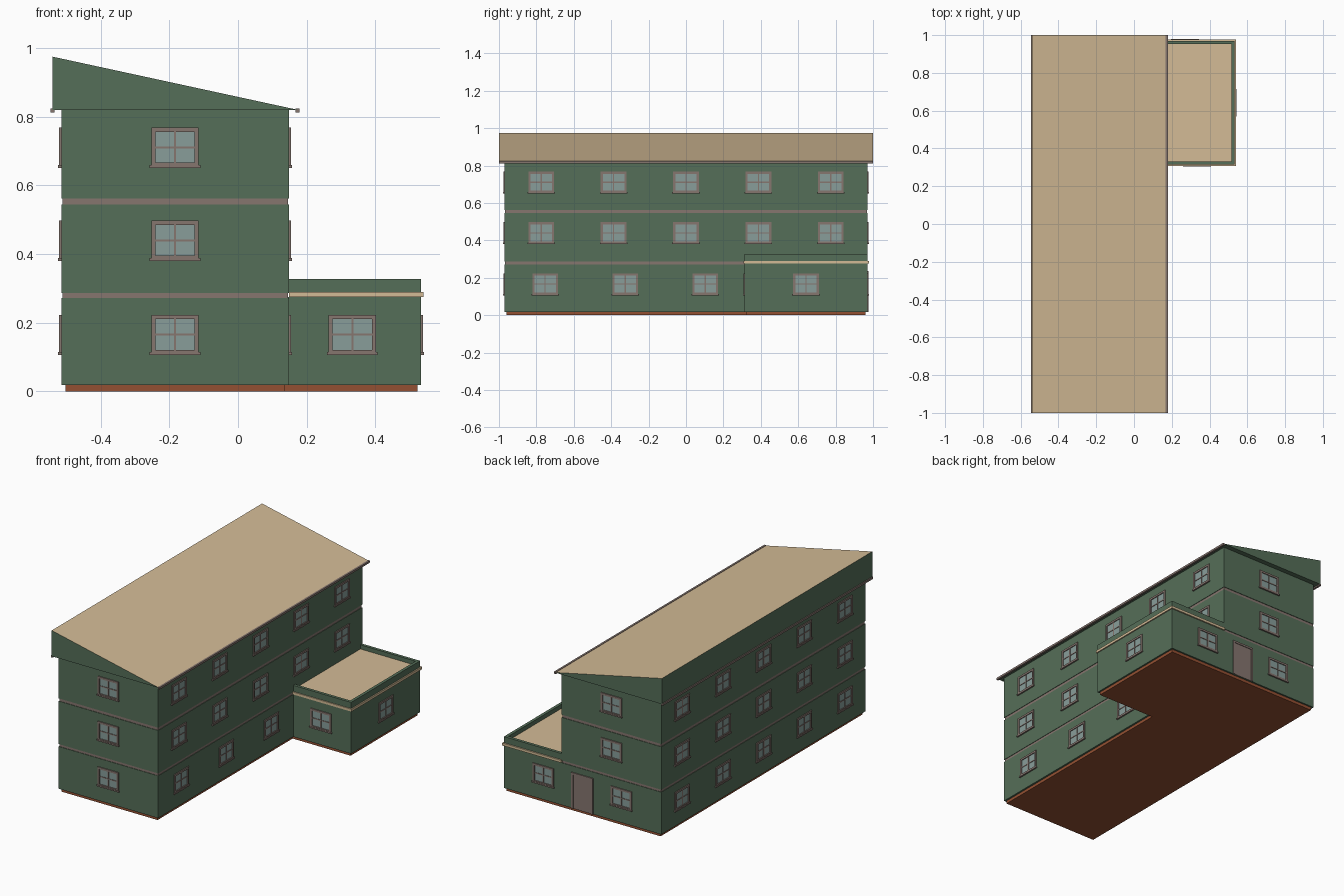
import bpy, bmesh
from mathutils import Matrix, Vector
from math import pi

if "Cube" in bpy.data.objects:
    bpy.data.objects.remove(bpy.data.objects["Cube"])


def material(name, rgb):
    def lin(c):
        c /= 255
        return c / 12.92 if c <= 0.04045 else ((c + 0.055) / 1.055) ** 2.4
    m = bpy.data.materials.new(name)
    m.diffuse_color = (*[lin(c) for c in rgb], 1)
    m.use_nodes = True
    m.node_tree.nodes["Principled BSDF"].inputs["Base Color"].default_value = m.diffuse_color
    return m


GREEN = material("green wall", (85, 110, 88))
TAN = material("tan roof", (211, 187, 150))
TRIM = material("grey brown trim", (134, 118, 111))
GLASS = material("window glass", (136, 158, 154))
BRICK = material("brick plinth", (148, 80, 50))


def add_box(bm, lo, hi, mat=0):
    lo, hi = Vector(lo), Vector(hi)
    m = Matrix.Translation((lo + hi) / 2) @ Matrix.Diagonal((*(hi - lo), 1))
    verts = bmesh.ops.create_cube(bm, size=1, matrix=m)["verts"]
    for f in {f for v in verts for f in v.link_faces}:
        f.material_index = mat


def finish(name, bm, mats):
    me = bpy.data.meshes.new(name)
    bm.to_mesh(me)
    bm.free()
    for m in mats:
        me.materials.append(m)
    ob = bpy.data.objects.new(name, me)
    bpy.context.collection.objects.link(ob)
    return ob


def box(name, lo, hi, mat):
    bm = bmesh.new()
    add_box(bm, lo, hi)
    return finish(name, bm, [mat])


def place(ob, side, along, wall, z):
    # local -y is outward; 'along' is the position along the wall
    ob.rotation_euler.z = {"front": 0, "right": pi / 2, "back": pi, "left": -pi / 2}[side]
    ob.location = (along, wall, z) if side in ("front", "back") else (wall, along, z)


def window(side, along, wall, z):
    bm = bmesh.new()
    w, h, t = 0.069, 0.057, 0.012
    add_box(bm, (-w + t, -0.001, -h + t), (w - t, 0.002, h - t), 1)    # glass
    for s in (-1, 1):
        a, b = sorted((s * w, s * (w - t)))
        add_box(bm, (a, -0.006, -h), (b, 0.002, h))                    # jambs
        a, b = sorted((s * h, s * (h - t)))
        add_box(bm, (-w + t, -0.006, a), (w - t, 0.002, b))            # head and foot
    add_box(bm, (-0.003, -0.004, -h + t), (0.003, 0.002, h - t))       # mullion
    add_box(bm, (-w + t, -0.0037, -0.003), (w - t, 0.002, 0.003))      # crossbar
    add_box(bm, (-0.074, -0.009, -h - 0.003), (0.074, 0.002, -h + 0.005))  # sill
    place(finish("window_" + side, bm, [TRIM, GLASS]), side, along, wall, z)


X0, X1, X2 = -0.515, 0.148, 0.533      # main block and annex edges
Y = 0.97
A0 = 0.314                             # annex front wall

# Plinth under both blocks
box("main_plinth", (-0.503, -0.96, 0), (0.137, 0.96, 0.018), BRICK)
box("annex_plinth", (0.137, A0 + 0.01, 0), (0.523, 0.96, 0.018), BRICK)

# Three storeys with bands between them
for i, (a, b) in enumerate([(0.018, 0.272), (0.287, 0.545), (0.562, 0.82)]):
    box(f"storey_{i + 1}", (X0, -Y, a), (X1, Y, b), GREEN)
for a, b in [(0.272, 0.287), (0.545, 0.562)]:
    box("floor_band", (X0 + 0.003, -Y + 0.003, a), (X1 - 0.003, Y - 0.003, b), TRIM)

# Annex with cornice, parapet and flat roof
box("annex_walls", (X1 - 0.002, A0, 0.018), (X2, Y, 0.275), GREEN)
box("annex_cornice", (X1, A0 - 0.006, 0.275), (X2 + 0.007, Y + 0.008, 0.29), TAN)
box("annex_roof", (X1, A0 + 0.01, 0.288), (X2 - 0.01, Y - 0.01, 0.302), TAN)
T = 0.018
box("parapet_front", (X1, A0, 0.29), (X2, A0 + T, 0.327), GREEN)
box("parapet_back", (X1, Y - T, 0.29), (X2, Y, 0.327), GREEN)
box("parapet_side", (X2 - T, A0 + T, 0.29), (X2, Y - T, 0.327), GREEN)

# Single-pitch roof wedge: green sides, tan slope
bm = bmesh.new()
profile = [(-0.54, 0.82), (0.175, 0.82), (-0.54, 0.975)]
face = bm.faces.new([bm.verts.new((x, -1, z)) for x, z in profile])
ext = bmesh.ops.extrude_face_region(bm, geom=[face])["geom"]
bmesh.ops.translate(bm, vec=(0, 2, 0), verts=[v for v in ext if isinstance(v, bmesh.types.BMVert)])
bmesh.ops.recalc_face_normals(bm, faces=bm.faces)
for f in bm.faces:
    f.normal_update()
    f.material_index = 1 if f.normal.z > 0.5 else 0
finish("pitched_roof", bm, [GREEN, TAN])

# Gutters along both eaves
for x in (-0.54, 0.173):
    box("gutter", (x - 0.006, -1, 0.812), (x + 0.006, 1, 0.824), TRIM)

# Windows
Z1, Z2, Z3 = 0.166, 0.44, 0.711
MID = (X0 + X1) / 2
for z in (Z1, Z2, Z3):
    window("front", MID, -Y, z)
    for i in range(-2, 3):
        window("left", i * 0.387, X0, z)
        if z != Z1:
            window("right", i * 0.387, X1, z)
    if z != Z1:
        window("back", MID, Y, z)
for i in range(3):
    window("right", -0.753 + i * 0.428, X1, Z1)
window("front", 0.333, A0, Z1)
window("right", 0.642, X2, Z1)
for x in (-0.25, 0.27):
    window("back", x, Y, Z1)

# Back door with frame
bm = bmesh.new()
add_box(bm, (-0.06, -0.002, 0), (0.06, 0.002, 0.205))
for s in (-1, 1):
    a, b = sorted((s * 0.06, s * 0.072))
    add_box(bm, (a, -0.006, 0), (b, 0.002, 0.217))
add_box(bm, (-0.06, -0.006, 0.205), (0.06, 0.002, 0.217))
place(finish("back_door", bm, [TRIM]), "back", 0.01, Y, 0.018)
